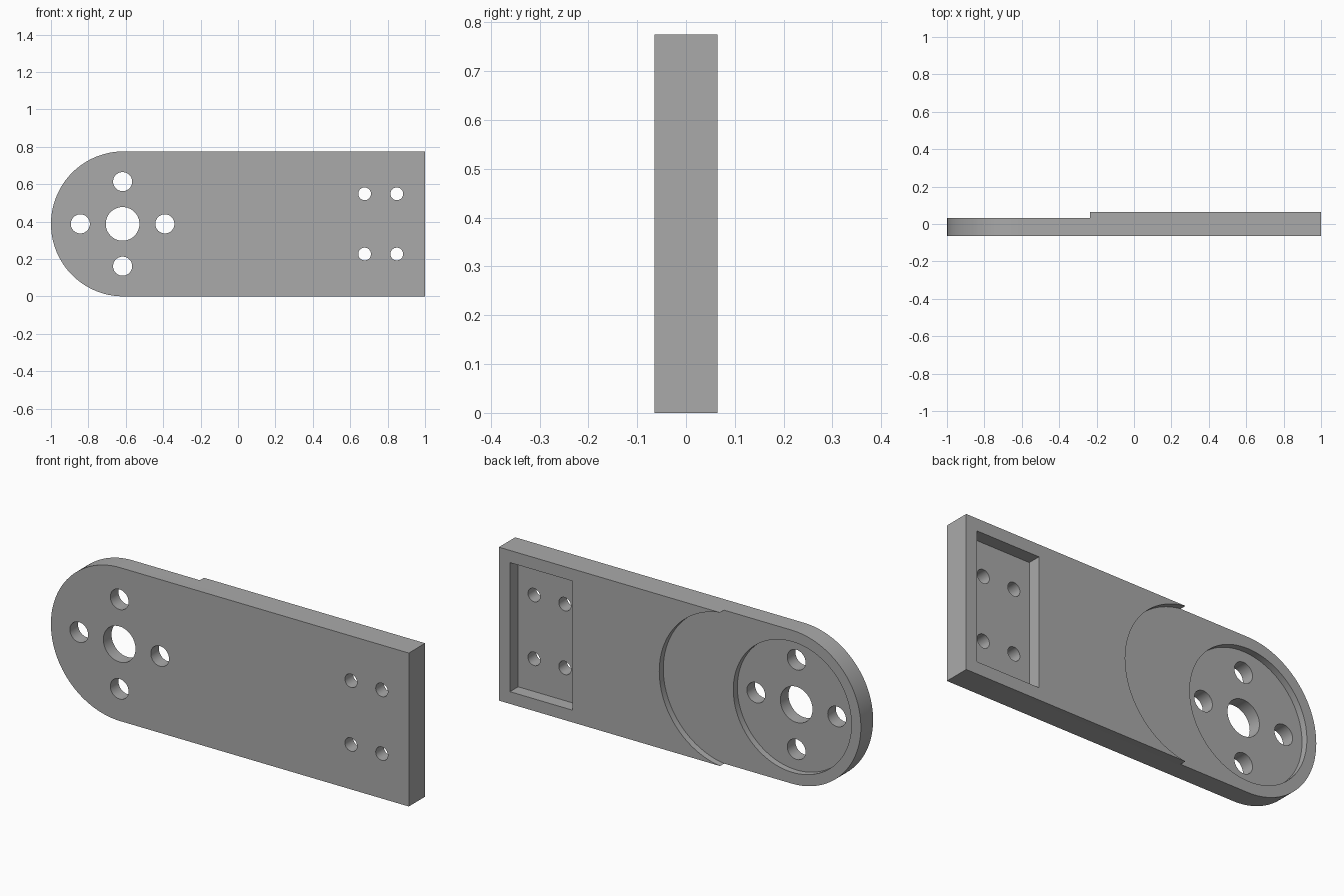
import bpy, bmesh
from math import sin, cos, pi, radians

cube = bpy.data.objects.get("Cube")
if cube:
    bpy.data.objects.remove(cube, do_unlink=True)

HEIGHT = 0.775
MID = HEIGHT / 2          # centre line height
FRONT, BACK = -0.065, 0.065
STEP = 0.0325             # floor of the wide rounded recess
FLOOR = 0.0               # floor of both pockets
HUB = -0.617              # hub centre in x

grey = bpy.data.materials.new("plain grey")
grey.use_nodes = True
colour = (0.4, 0.4, 0.4, 1)
grey.diffuse_color = colour
grey.node_tree.nodes["Principled BSDF"].inputs["Base Color"].default_value = colour


def arc(cx, cz, r, start, end, n):
    """Points along an arc in the xz plane."""
    return [(cx + r * cos(start + (end - start) * i / n),
             cz + r * sin(start + (end - start) * i / n)) for i in range(n + 1)]


def circle(cx, cz, r, n=64):
    return arc(cx, cz, r, 0, 2 * pi, n)[:-1]


def prism(name, outline, y0, y1):
    """Extrude an xz outline from y0 to y1."""
    bm = bmesh.new()
    face = bm.faces.new([bm.verts.new((x, y0, z)) for x, z in outline])
    out = bmesh.ops.extrude_face_region(bm, geom=[face])
    moved = [v for v in out["geom"] if isinstance(v, bmesh.types.BMVert)]
    bmesh.ops.translate(bm, verts=moved, vec=(0, y1 - y0, 0))
    bmesh.ops.recalc_face_normals(bm, faces=bm.faces)
    mesh = bpy.data.meshes.new(name)
    bm.to_mesh(mesh)
    bm.free()
    mesh.materials.append(grey)
    obj = bpy.data.objects.new(name, mesh)
    bpy.context.collection.objects.link(obj)
    return obj


def cut(target, name, outline, y0, y1=BACK + 0.1):
    """Subtract a prism from the target and discard the cutter."""
    cutter = prism(name, outline, y0, y1)
    cutter.hide_render = True
    mod = target.modifiers.new(name, "BOOLEAN")
    mod.operation = "DIFFERENCE"
    mod.solver = "EXACT"
    mod.object = cutter
    bpy.ops.object.modifier_apply(modifier=name)
    bpy.data.objects.remove(cutter, do_unlink=True)


# Plate with one round end
outline = arc(-1 + MID, MID, MID, pi / 2, 3 * pi / 2, 64) + [(1, 0), (1, HEIGHT)]
plate = prism("arm_plate", outline, FRONT, BACK)
bpy.ops.object.select_all(action="DESELECT")
bpy.context.view_layer.objects.active = plate
plate.select_set(True)

# Stepped recess with a round inner edge across the back of the hub end
R = 0.391
cut(plate, "recess_cutter",
    arc(-0.287, MID, R, -pi / 2, pi / 2, 64) + [(-1.2, MID + R), (-1.2, MID - R)], STEP)

# Round hub pocket and rectangular mounting pocket
cut(plate, "hub_pocket_cutter", circle(HUB, MID, 0.33, 96), FLOOR)
cut(plate, "mount_pocket_cutter",
    [(x, MID + s * 0.326) for x, s in ((0.59, -1), (0.938, -1), (0.938, 1), (0.59, 1))], FLOOR)

# Through holes: hub bore, four holes around it, four mounting holes
holes = [(HUB, MID, 0.09)]
for dx, dz in ((1, 0), (-1, 0), (0, 1), (0, -1)):
    holes.append((HUB + 0.226 * dx, MID + 0.226 * dz, 0.051))
for x in (0.677, 0.849):
    for side in (-1, 1):
        holes.append((x, MID + 0.161 * side, 0.034))
for i, (x, z, r) in enumerate(holes):
    cut(plate, f"hole_cutter_{i}", circle(x, z, r, 48), FRONT - 0.1)

bpy.ops.object.shade_smooth_by_angle(angle=radians(30))
